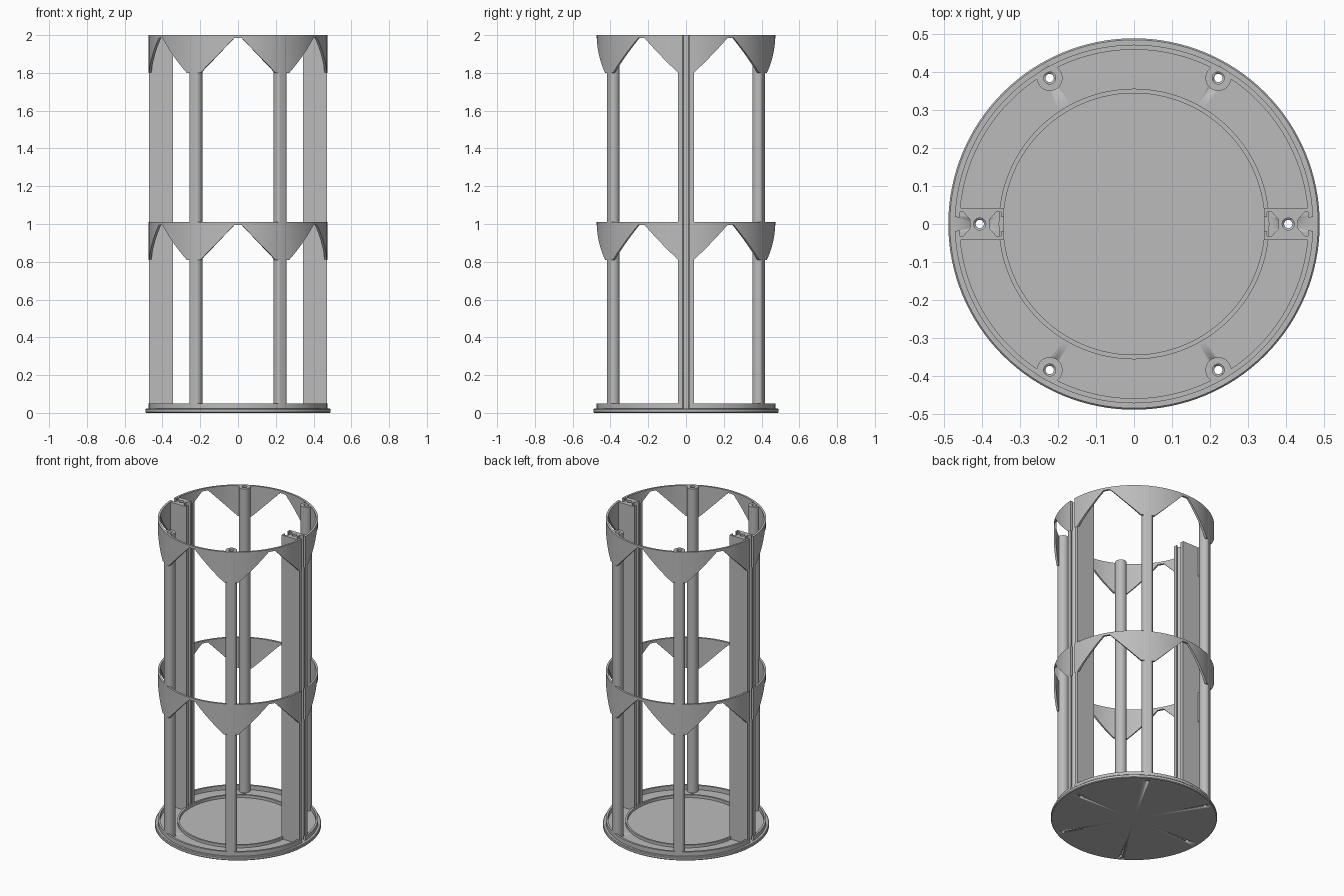
import bpy, bmesh
from math import sin, cos, asin, pi, radians, hypot

if "Cube" in bpy.data.objects:
    bpy.data.objects.remove(bpy.data.objects["Cube"], do_unlink=True)

grey = bpy.data.materials.new("plain_grey")
grey.use_nodes = True
grey.diffuse_color = (0.5, 0.5, 0.5, 1)
grey.node_tree.nodes["Principled BSDF"].inputs["Base Color"].default_value = (0.5, 0.5, 0.5, 1)

R_OUT, R_IN = 0.473, 0.46      # cage wall
FLOOR, TOP = 0.022, 2.0
COL_R, RAIL_R = 0.445, 0.407   # centre distance of columns and rails
SLOT = 0.018                   # half width of the rail slot


def finish(name, bm):
    bmesh.ops.recalc_face_normals(bm, faces=bm.faces)
    me = bpy.data.meshes.new(name)
    bm.to_mesh(me)
    bm.free()
    me.materials.append(grey)
    ob = bpy.data.objects.new(name, me)
    bpy.context.collection.objects.link(ob)
    bpy.ops.object.select_all(action='DESELECT')
    bpy.context.view_layer.objects.active = ob
    ob.select_set(True)
    bpy.ops.object.shade_smooth_by_angle(angle=radians(30))
    return ob


def circle(cx, cy, r, n):
    return [(cx + r * cos(2 * pi * i / n), cy + r * sin(2 * pi * i / n)) for i in range(n)]


def extrude(name, loops, z0, z1):
    """Upright prism whose section is an outline with holes."""
    bm = bmesh.new()
    edges = []
    for loop in loops:
        vs = [bm.verts.new((x, y, z0)) for x, y in loop]
        edges += [bm.edges.new((vs[i - 1], vs[i])) for i in range(len(vs))]
    bmesh.ops.triangle_fill(bm, edges=edges, use_beauty=True)
    ext = bmesh.ops.extrude_face_region(bm, geom=bm.faces[:])
    moved = [v for v in ext["geom"] if isinstance(v, bmesh.types.BMVert)]
    bmesh.ops.translate(bm, verts=moved, vec=(0, 0, z1 - z0))
    return finish(name, bm)


def lathe(name, profile, steps=128):
    bm = bmesh.new()
    vs = [bm.verts.new((r, 0, z)) for r, z in profile]
    es = [bm.edges.new(p) for p in zip(vs, vs[1:])]
    bmesh.ops.spin(bm, geom=vs + es, cent=(0, 0, 0), axis=(0, 0, 1),
                   angle=2 * pi, steps=steps)
    bmesh.ops.remove_doubles(bm, verts=bm.verts, dist=1e-5)
    return finish(name, bm)


def half_ring(name, side, z_top, depth, toothed):
    """Half of a split wall ring; a toothed one hangs points over the posts."""
    gap = asin(SLOT / R_OUT)
    peak, tip = asin(0.02 / R_OUT), asin(0.2 / R_OUT)
    ramp = [peak + (tip - peak) * k / 8 for k in range(9)]
    angles = [gap, pi / 3, 2 * pi / 3, pi - gap]
    for centre in (pi / 6, pi / 2, 5 * pi / 6):
        angles += [centre] + [centre + s * a for a in ramp for s in (-1, 1)]
    bm = bmesh.new()
    sections = []
    for a in sorted(angles):
        u = R_OUT * abs(sin(a % (pi / 3) - pi / 6))
        t = min(max((u - 0.02) / 0.18, 0), 1) if toothed else 1
        low = z_top - 0.016 - (depth - 0.016) * t
        sections.append([bm.verts.new((r * cos(a), side * r * sin(a), z))
                         for r, z in ((R_OUT, low), (R_OUT, z_top), (R_IN, z_top), (R_IN, low))])
    for s, t in zip(sections, sections[1:]):
        for i in range(4):
            bm.faces.new((s[i - 1], s[i], t[i], t[i - 1]))
    bm.faces.new(sections[0])
    bm.faces.new(sections[-1])
    finish(name, bm)


# Base plate with stepped edge and raised inner circle
base = lathe("base_plate", [(0, 0), (0.486, 0), (0.49, 0.004), (0.49, 0.018), (0.486, FLOOR),
                            (0.357, FLOOR), (0.357, 0.04), (0.345, 0.04),
                            (0.345, FLOOR), (0, FLOOR)])

# Screw holes through the base plate
posts = [(COL_R if k % 3 else RAIL_R, k * pi / 3) for k in range(6)]
bm = bmesh.new()
for r, a in posts:
    made = bmesh.ops.create_cone(bm, cap_ends=True, segments=20, radius1=0.011,
                                 radius2=0.011, depth=0.2)
    bmesh.ops.translate(bm, verts=made["verts"], vec=(r * cos(a), r * sin(a), 0))
drill = finish("hole_cutter", bm)
drill.hide_render = True
bpy.context.view_layer.objects.active = base
cut = base.modifiers.new("holes", 'BOOLEAN')
cut.operation, cut.solver, cut.object = 'DIFFERENCE', 'EXACT', drill
bpy.ops.object.modifier_apply(modifier=cut.name)
bpy.data.objects.remove(drill, do_unlink=True)

# Base lip and the two toothed rings, split by the rail slots
for side, word in ((1, "back"), (-1, "front")):
    half_ring(word + "_base_lip", side, 0.05, 0.05 - FLOOR, False)
    half_ring(word + "_middle_ring", side, 1.01, 0.2, True)
    half_ring(word + "_top_ring", side, TOP, 0.2, True)

# Four hollow round columns, trimmed flush with the cage wall
for k in (1, 2, 4, 5):
    cx, cy = COL_R * cos(k * pi / 3), COL_R * sin(k * pi / 3)
    outline = []
    for x, y in circle(cx, cy, 0.034, 40):
        f = min(1, R_OUT / hypot(x, y))
        outline.append((x * f, y * f))
    word = ("back_" if cy > 0 else "front_") + ("left" if cx > 0 else "right")
    extrude(word + "_column", [outline, circle(cx, cy, 0.016, 24)], FLOOR, TOP)

# Two side rails with a slot in each narrow end
quarter = [(0.064, 0.042), (0.064, SLOT), (0.056, SLOT), (0.056, 0.032),
           (0.044, 0.032), (0.026, 0.012)]
section = (quarter + [(u, -v) for u, v in quarter[::-1]]
           + [(-u, -v) for u, v in quarter] + [(-u, v) for u, v in quarter[::-1]])
for side, word in ((1, "left"), (-1, "right")):
    cx = side * RAIL_R
    extrude(word + "_rail", [[(cx + u, v) for u, v in section],
                             circle(cx, 0, 0.016, 24)], FLOOR, TOP)
